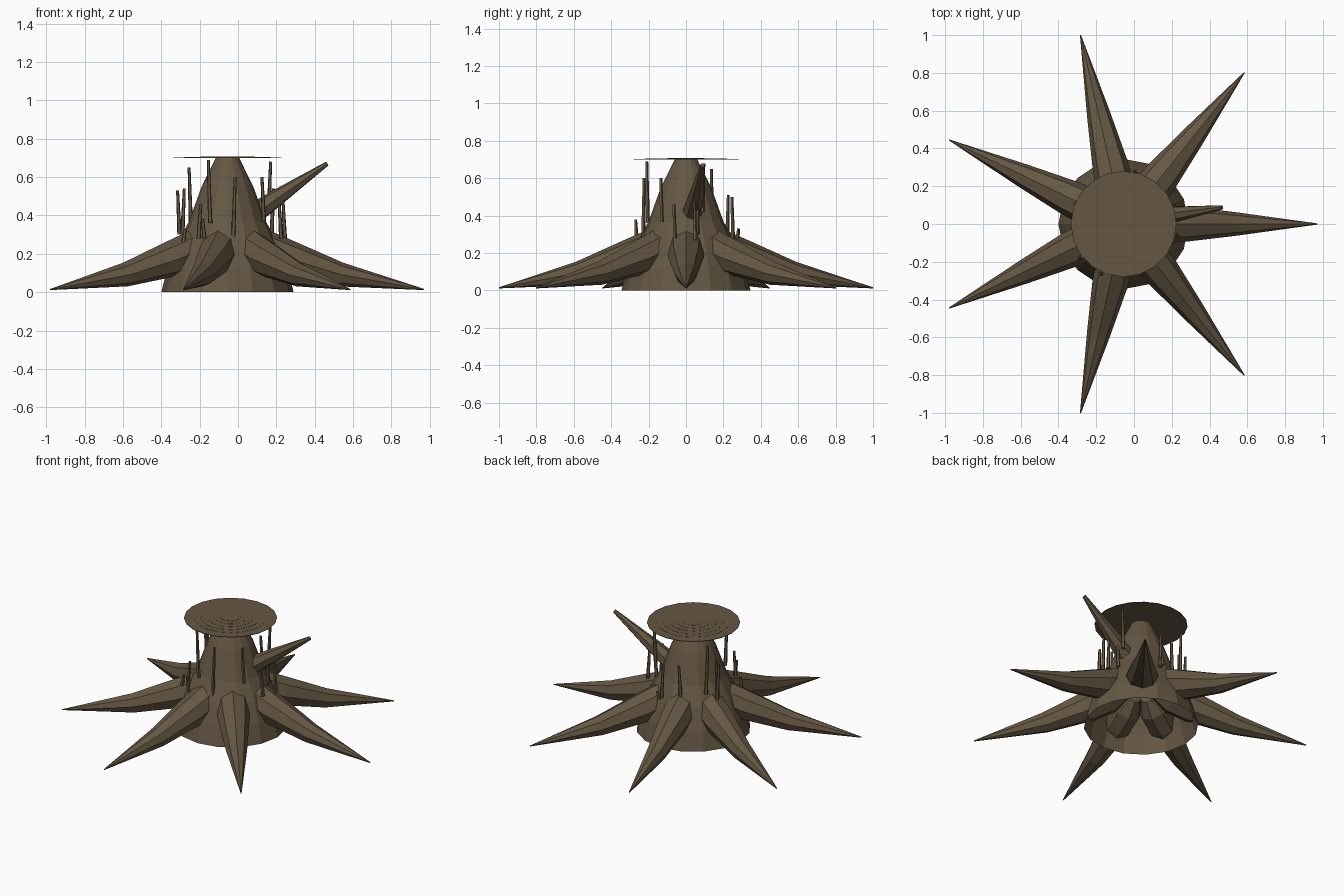
import bpy, bmesh, math
from mathutils import Vector, Matrix

if "Cube" in bpy.data.objects:
    bpy.data.objects.remove(bpy.data.objects["Cube"])

CX = -0.055  # trunk axis
bark = bpy.data.materials.new("bark_brown")
bark.diffuse_color = (0.13, 0.095, 0.056, 1)
bark.use_nodes = True
bark.node_tree.nodes["Principled BSDF"].inputs["Base Color"].default_value = bark.diffuse_color


def add_object(name, bm):
    bmesh.ops.recalc_face_normals(bm, faces=bm.faces)
    me = bpy.data.meshes.new(name)
    bm.to_mesh(me)
    bm.free()
    me.materials.append(bark)
    ob = bpy.data.objects.new(name, me)
    bpy.context.collection.objects.link(ob)
    return ob


def skin(bm, rings, cap_start=True, cap_end=True):
    """Bridge a list of equally sized point loops."""
    loops = [[bm.verts.new(p) for p in r] for r in rings]
    n = len(loops[0])
    for a, b in zip(loops, loops[1:]):
        for i in range(n):
            j = (i + 1) % n
            bm.faces.new((a[i], a[j], b[j], b[i]))
    if cap_start:
        bm.faces.new(loops[0][::-1])
    if cap_end:
        bm.faces.new(loops[-1])


def lathe(name, profile, sides, **caps):
    bm = bmesh.new()
    rings = [[(CX + r * math.cos(math.tau * i / sides), r * math.sin(math.tau * i / sides), z)
              for i in range(sides)] for r, z in profile]
    skin(bm, rings, **caps)
    return add_object(name, bm)


def tube(name, path, sides):
    """Faceted limb along (point, radius) pairs."""
    bm = bmesh.new()
    pts = [Vector(p) for p, _ in path]
    rings = []
    for k, (_, r) in enumerate(path):
        d = (pts[min(k + 1, len(pts) - 1)] - pts[max(k - 1, 0)]).normalized()
        ref = Vector((0, 0, 1)) if abs(d.z) < 0.9 else Vector((1, 0, 0))
        side = d.cross(ref).normalized()
        up = side.cross(d)
        rings.append([pts[k] + r * (side * math.cos(math.tau * i / sides) +
                                    up * math.sin(math.tau * i / sides)) for i in range(sides)])
    skin(bm, rings)
    return add_object(name, bm)


# Tapered trunk, open underneath
lathe("trunk", [(0.345, 0), (0.315, 0.12), (0.265, 0.25), (0.2, 0.37), (0.135, 0.55), (0.06, 0.702)],
      16, cap_start=False)

# Wide cut top with shallow growth-ring steps
steps = [(0.28, 0.700), (0.28, 0.703)]
for k in range(5):
    r = 0.22 - 0.04 * k
    steps += [(r, 0.7035 + 0.001 * k), (r, 0.7045 + 0.001 * k)]
lathe("cut_top", steps, 20)

# Seven spreading roots
for k in range(7):
    root = tube("root_%d" % (k + 1),
                [((0.09, 0, 0.25), 0.045), ((0.19, 0, 0.225), 0.1), ((0.32, 0, 0.175), 0.095),
                 ((0.59, 0, 0.092), 0.063), ((1.025, 0, 0.014), 0.003)], 8)
    root.data.transform(Matrix.Translation((CX, 0, 0)) @ Matrix.Rotation(math.tau * k / 7, 4, 'Z'))

# Broken branch
tube("broken_branch", [((0.05, 0.025, 0.385), 0.06), ((0.2, 0.05, 0.49), 0.045),
                       ((0.465, 0.088, 0.67), 0.012)], 7)

# Upright bark splinters: x, y, bottom, top
splinters = [
    (-0.15, -0.205, 0.36, 0.69), (0.165, 0.09, 0.42, 0.68), (-0.25, 0.14, 0.33, 0.65),
    (-0.02, -0.23, 0.28, 0.60), (0.13, -0.13, 0.37, 0.60), (-0.285, 0.08, 0.30, 0.54),
    (-0.31, 0.11, 0.30, 0.53), (0.18, 0.06, 0.30, 0.54), (0.24, 0.05, 0.27, 0.47),
    (-0.11, 0.22, 0.30, 0.51), (0.0, 0.25, 0.28, 0.50), (-0.2, -0.23, 0.28, 0.46),
    (-0.18, -0.265, 0.28, 0.38), (0.01, 0.275, 0.28, 0.33), (0.22, -0.06, 0.28, 0.46),
    (-0.28, -0.18, 0.26, 0.33)]
for k, (x, y, z0, z1) in enumerate(splinters):
    lean = 0.01 * (1 if k % 2 else -1)
    tube("bark_splinter_%d" % (k + 1),
         [((x - lean / 2, y, z0), 0.012), ((x + lean / 2, y + lean / 2, z1), 0.008)], 5)
